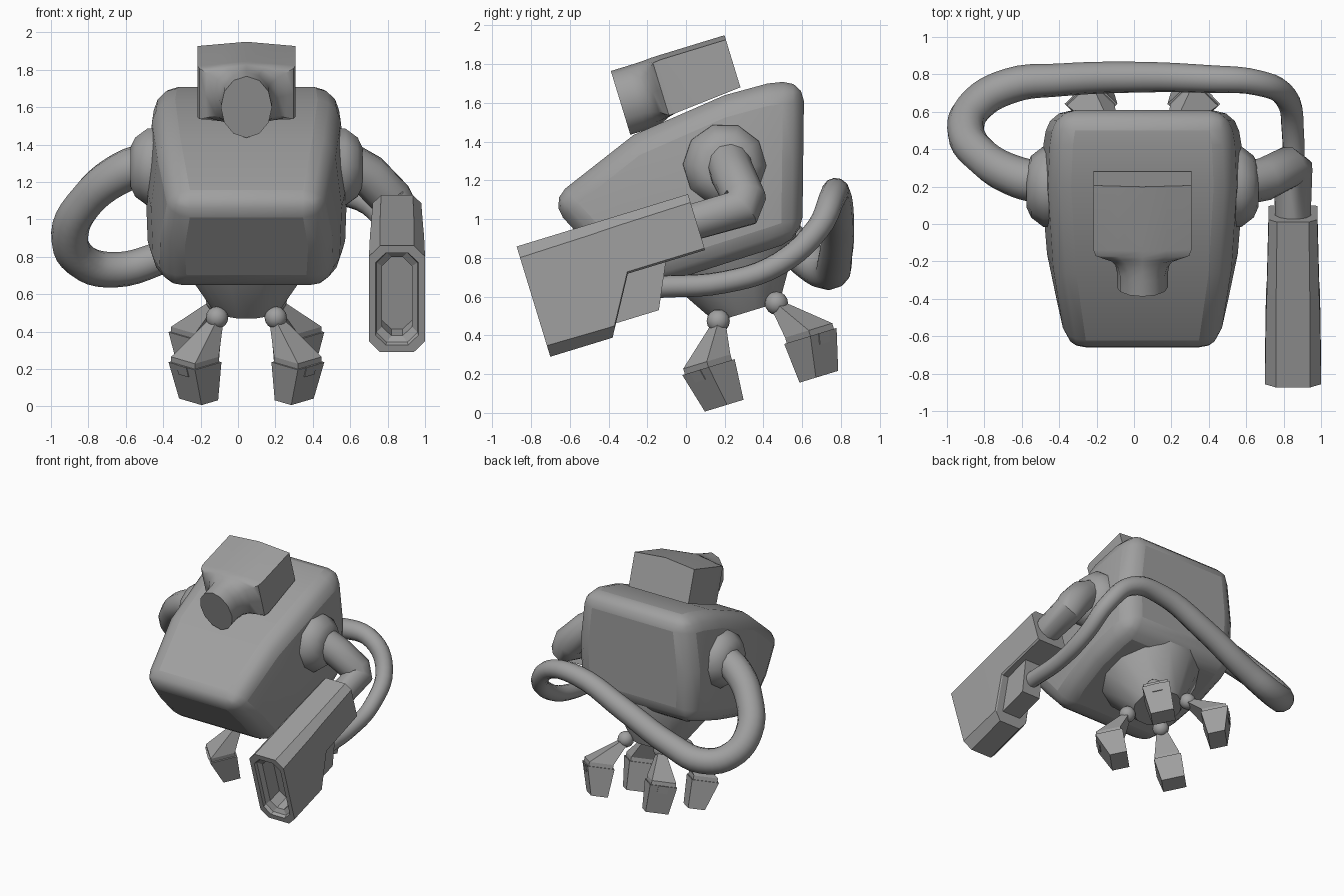
import bpy
import bmesh
from math import cos, sin, pi, radians, sqrt
from mathutils import Vector

if "Cube" in bpy.data.objects:
    bpy.data.objects.remove(bpy.data.objects["Cube"])

CX = 0.045              # centre line of the body
TILT = radians(17)      # the whole machine leans forward

grey = bpy.data.materials.new("plain_grey")
grey.use_nodes = True
GREY = (0.35, 0.35, 0.35, 1)
grey.diffuse_color = GREY
grey.node_tree.nodes["Principled BSDF"].inputs["Base Color"].default_value = GREY


def tilt(x, u, w):
    """Leaning machine space to world space."""
    return Vector((x, u * cos(TILT) - w * sin(TILT), u * sin(TILT) + w * cos(TILT)))


def finish(obj, angle):
    bpy.ops.object.select_all(action='DESELECT')
    obj.select_set(True)
    bpy.context.view_layer.objects.active = obj
    if obj.type == 'CURVE':
        bpy.ops.object.convert(target='MESH')
        obj = bpy.context.view_layer.objects.active
    if angle:
        bpy.ops.object.shade_smooth_by_angle(angle=radians(angle))


def loft(name, rings, angle=0, bevel=0):
    """Skin a list of equal point rings and cap both ends."""
    bm = bmesh.new()
    rows = [[bm.verts.new(p) for p in ring] for ring in rings]
    n = len(rows[0])
    for a, b in zip(rows, rows[1:]):
        for i in range(n):
            j = (i + 1) % n
            bm.faces.new((a[i], a[j], b[j], b[i]))
    bm.faces.new(rows[0])
    bm.faces.new(rows[-1])
    bmesh.ops.recalc_face_normals(bm, faces=bm.faces)
    mesh = bpy.data.meshes.new(name)
    bm.to_mesh(mesh)
    bm.free()
    obj = bpy.data.objects.new(name, mesh)
    bpy.context.collection.objects.link(obj)
    mesh.materials.append(grey)
    if bevel:
        mod = obj.modifiers.new("round_edges", 'BEVEL')
        mod.width = bevel
        mod.segments = 3
        mod.limit_method = 'ANGLE'
        mod.angle_limit = radians(35)
    finish(obj, angle)


def pipe(name, points, radii, smooth_path):
    """Round tube along a path with its own radius at each point."""
    curve = bpy.data.curves.new(name, 'CURVE')
    curve.dimensions = '3D'
    curve.bevel_depth = 1
    curve.bevel_resolution = 4
    curve.resolution_u = 5
    curve.use_fill_caps = True
    spline = curve.splines.new('BEZIER' if smooth_path else 'POLY')
    pts = spline.bezier_points if smooth_path else spline.points
    pts.add(len(points) - 1)
    for p, co, r in zip(pts, points, radii):
        p.radius = r
        if smooth_path:
            p.co = co
            p.handle_left_type = p.handle_right_type = 'AUTO'
        else:
            p.co = (*co, 1)
    curve.materials.append(grey)
    obj = bpy.data.objects.new(name, curve)
    bpy.context.collection.objects.link(obj)
    finish(obj, 45)


def circle(n, r):
    return [(r * cos(2 * pi * (i + 0.5) / n), r * sin(2 * pi * (i + 0.5) / n)) for i in range(n)]


# Body: sections from front to back as (bottom y, z), (top y, z), half width
def body_section(low, high, hw):
    low, high = Vector(low), Vector(high)
    mid = (low + high) / 2
    rows = [(low, 0.97 * hw), (mid, hw), (high, 0.91 * hw)]
    right = [(CX + h, p.x, p.y) for p, h in rows]
    left = [(CX - h, p.x, p.y) for p, h in reversed(rows)]
    return right + left


loft("body", [body_section(*s) for s in (
    ((-0.28, 0.62), (-0.71, 1.09), 0.44),
    ((-0.05, 0.69), (-0.27, 1.435), 0.51),
    ((0.20, 0.77), (0.20, 1.64), 0.54),
    ((0.42, 0.84), (0.42, 1.70), 0.53),
    ((0.60, 0.90), (0.61, 1.72), 0.50))], angle=35, bevel=0.11)

# Funnel under the body
loft("waist_funnel", [[tilt(CX + x, 0.455 + y, w) for x, y in circle(12, r)]
                      for w, r in ((0.76, 0.38), (0.69, 0.365), (0.405, 0.18))], angle=40)


# Head: box with an arched top that sweeps in to an oval snout
def head_section(u, blend, low):
    mid, half = (1.782 + low) / 2, (1.782 - low) / 2
    ring = []
    for i in range(12):
        c, s = cos(i * pi / 6), sin(i * pi / 6)
        x = 0 if i % 6 == 3 else (0.13 if i % 6 in (2, 4) else 0.262)
        x = -x if 3 < i < 9 else x
        arch = 0.024 * (1 - abs(x) / 0.262) if 0 < i < 6 else 0
        z = mid + (0 if i % 6 == 0 else half if i < 6 else -half) + arch
        oval = (0.137 * c, 1.629 + 0.172 * s)
        ring.append(tilt(CX + x + (oval[0] - x) * blend, u, z + (oval[1] - z) * blend))
    return ring


loft("head", [head_section(*s) for s in (
    (0.76, 0, 1.525), (0.40, 0, 1.495), (0.365, 0.08, 1.49), (0.345, 0.35, 1.49),
    (0.32, 0.7, 1.49), (0.28, 0.92, 1.49), (0.23, 1, 1.49), (0.145, 1, 1.49))], angle=40)

# Shoulder collars
for side, label in ((1, "left"), (-1, "right")):
    loft(label + "_shoulder", [[tilt(CX + side * d, 0.565 + y, 1.165 + z) for y, z in circle(10, r)]
                               for d, r in ((0.38, 0.22), (0.53, 0.215), (0.595, 0.165), (0.62, 0.11))],
         angle=40)

# Bent arm holding the cannon
pipe("left_arm", [(0.55, 0.21, 1.32), (0.70, 0.24, 1.235), (0.82, 0.30, 1.11),
                  (0.85, 0.285, 1.055), (0.85, -0.05, 0.96)],
     [0.115, 0.115, 0.115, 0.11, 0.095], False)

# Flexible hose: right shoulder, around the back, into the cannon
pipe("hose", [(-0.48, 0.22, 1.30), (-0.62, 0.25, 1.25), (-0.80, 0.35, 1.11), (-0.90, 0.50, 0.92),
              (-0.84, 0.64, 0.78), (-0.66, 0.74, 0.73), (-0.40, 0.77, 0.80), (0.0, 0.785, 0.98),
              (0.40, 0.775, 1.13), (0.66, 0.755, 1.11), (0.81, 0.68, 0.95), (0.85, 0.48, 0.77),
              (0.85, 0.20, 0.675), (0.85, -0.15, 0.65)],
     [0.115, 0.11, 0.10, 0.10, 0.098, 0.095, 0.088, 0.083, 0.075, 0.068, 0.063, 0.06, 0.058, 0.058], True)


# Cannon: chamfered sections, starting inside the muzzle
def cannon_section(u, hw, low, high, cut, under):
    return [tilt(0.85 + x, u, w) for x, w in (
        (hw - under, low), (hw, low + under), (hw, high - cut), (hw - cut, high),
        (cut - hw, high), (-hw, high - cut), (-hw, low + under), (under - hw, low))]


loft("cannon", [cannon_section(*s) for s in (
    (-0.42, 0.08, 0.56, 1.0, 0.05, 0.05), (-0.54, 0.08, 0.56, 1.0, 0.05, 0.05),
    (-0.56, 0.11, 0.53, 1.03, 0.055, 0.055), (-0.585, 0.115, 0.522, 1.037, 0.055, 0.055),
    (-0.585, 0.15, 0.482, 1.077, 0.06, 0.06), (-0.249, 0.145, 0.482, 1.077, 0.055, 0.055),
    (-0.222, 0.145, 0.528, 1.077, 0.055, 0.01), (-0.077, 0.14, 0.775, 1.077, 0.05, 0.01),
    (0.34, 0.13, 0.775, 1.077, 0.045, 0.01))])
loft("cannon_hose_block", [[tilt(0.85 + x, u, w) for u, w in (
    (-0.25, 0.548), (0.021, 0.548), (0.135, 0.79), (-0.2, 0.79))] for x in (-0.08, 0.08)])

# Four splayed legs
for sx, side in ((1, "left"), (-1, "right")):
    for su, end in ((1, "back"), (-1, "front")):
        tag = end + "_" + side + "_"

        def leg_point(r, t, w, off):
            """Radial and tangent offsets around a point set out diagonally by off."""
            k = sqrt(0.5)
            return tilt(CX + sx * off + k * (r * sx - t * su), 0.455 + su * off + k * (r * su + t * sx), w)

        def square(outer, inner, half, w, off=0.275):
            return [leg_point(r, t, w, off) for r, t in (
                (outer, half), (outer, -half), (-inner, -half), (-inner, half))]

        # hip ball
        bpy.ops.mesh.primitive_uv_sphere_add(segments=16, ring_count=8, radius=0.06,
                                             location=leg_point(0, 0, 0.405, 0.157))
        ball = bpy.context.object
        ball.name = tag + "hip_ball"
        ball.data.materials.append(grey)
        finish(ball, 40)
        # shin pyramid ending in a flat ankle block
        loft(tag + "shin", [square(0.03, 0.03, 0.03, 0.39, 0.165),
                            square(0.09, 0.09, 0.09, 0.222),
                            square(0.09, 0.09, 0.09, 0.17)])
        # tapered foot with a small tab on the toe side
        loft(tag + "foot", [square(0.10, 0.10, 0.10, 0.192),
                            square(0.035, 0.09, 0.085, -0.022)])
        loft(tag + "toe_tab", [square(0.104, -0.06, 0.038, 0.192),
                               square(0.088, -0.05, 0.038, 0.135)])
